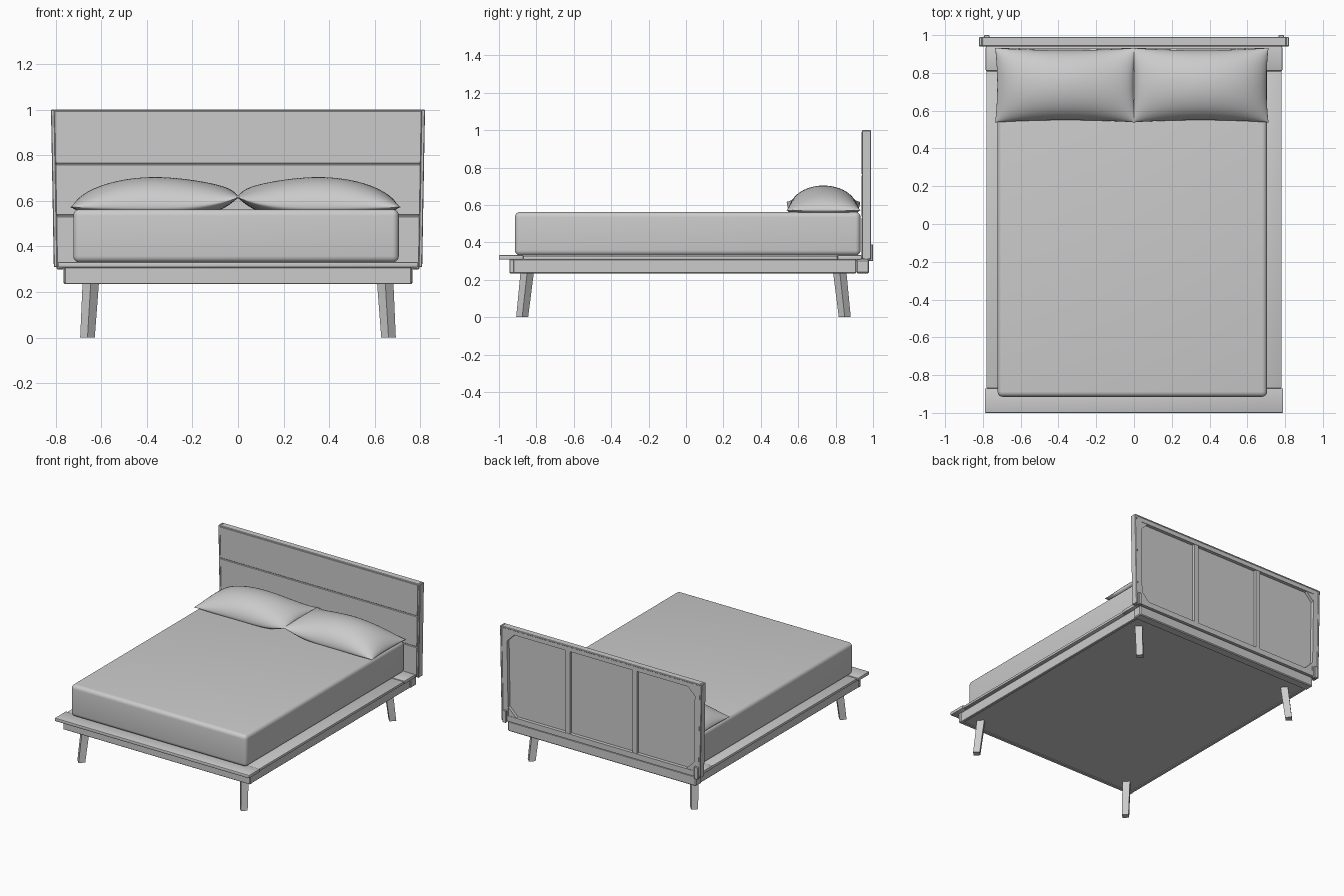
import bpy, bmesh, math
from mathutils import Vector, Matrix

if "Cube" in bpy.data.objects:
    bpy.data.objects.remove(bpy.data.objects["Cube"])

mat = bpy.data.materials.new("plain grey")
mat.diffuse_color = (0.6, 0.6, 0.6, 1)
mat.use_nodes = True
mat.node_tree.nodes["Principled BSDF"].inputs["Base Color"].default_value = mat.diffuse_color


def finish(name, bm, angle=35):
    bmesh.ops.recalc_face_normals(bm, faces=bm.faces)
    me = bpy.data.meshes.new(name)
    bm.to_mesh(me)
    bm.free()
    me.materials.append(mat)
    for p in me.polygons:
        p.use_smooth = True
    me.set_sharp_from_angle(angle=math.radians(angle))
    ob = bpy.data.objects.new(name, me)
    bpy.context.collection.objects.link(ob)
    return ob


def box(name, x, y, z, bevel=0.0, segments=1, taper=False):
    bm = bmesh.new()
    bmesh.ops.create_cube(bm, size=1)
    for v in bm.verts:
        v.co = Vector([(r[0] + r[1]) / 2 + c * (r[1] - r[0]) for r, c in zip((x, y, z), v.co)])
    if bevel:
        bmesh.ops.bevel(bm, geom=bm.edges[:], offset=bevel, segments=segments,
                        profile=0.5, affect='EDGES')
    if taper:  # headboard narrows slightly downwards
        for v in bm.verts:
            v.co.x *= 1 - 0.022 * (1 - v.co.z)
    return finish(name, bm)


def sides(name, x, y, z, **kw):
    box("left_" + name, (-x[1], -x[0]), y, z, **kw)
    box("right_" + name, x, y, z, **kw)


# base: rails under the ledge and closed underside
sides("side_rail", (0.735, 0.757), (-0.94, 0.91), (0.235, 0.308), bevel=0.003)
box("front_rail", (-0.76, 0.76), (-0.945, -0.92), (0.235, 0.308), bevel=0.003)
box("back_rail", (-0.765, 0.765), (0.91, 0.978), (0.235, 0.308), bevel=0.006)
box("underside_panel", (-0.736, 0.736), (-0.921, 0.912), (0.241, 0.308))

# ledge boards around the mattress
box("front_ledge", (-0.79, 0.79), (-1.0, -0.87), (0.308, 0.332), bevel=0.005, segments=2)
box("back_ledge", (-0.785, 0.785), (0.81, 0.94), (0.308, 0.332), bevel=0.005, segments=2)
sides("side_ledge", (0.64, 0.782), (-0.87, 0.81), (0.308, 0.328), bevel=0.005, segments=2)
box("mattress_deck", (-0.65, 0.65), (-0.87, 0.81), (0.308, 0.326))

# splayed square legs, turned so one corner faces outward
for sx, side in ((-1, "left"), (1, "right")):
    for sy, end in ((-1, "front"), (1, "back")):
        bm = bmesh.new()
        bmesh.ops.create_cube(bm, size=1)
        cy = -0.862 if sy < 0 else 0.835
        for v in bm.verts:
            top = v.co.z > 0
            half = 0.036 if top else 0.032
            d = Matrix.Rotation(math.pi / 4, 3, 'Z') @ Vector((v.co.x, v.co.y, 0))
            d *= half * math.sqrt(2)
            v.co = Vector((sx * (0.645 if top else 0.66) + d.x,
                           cy + sy * (-0.014 if top else 0.014) + d.y,
                           0.25 if top else 0.0))
        finish(f"{end}_{side}_leg", bm)

# headboard: three planks
for i, (z0, z1) in enumerate(((0.312, 0.533), (0.537, 0.76), (0.764, 0.994))):
    box(f"headboard_plank_{i + 1}", (-0.806, 0.806), (0.939, 0.962), (z0, z1),
        bevel=0.003, taper=True)
box("headboard_groove_backing", (-0.80, 0.80), (0.945, 0.963), (0.315, 0.99), taper=True)

# headboard: edging and back frame
sides("headboard_edge", (0.804, 0.82), (0.941, 0.99), (0.31, 1.0), bevel=0.003, taper=True)
box("headboard_top_edge", (-0.806, 0.806), (0.941, 0.99), (0.988, 1.0), bevel=0.003, taper=True)
sides("frame_post", (0.765, 0.805), (0.96, 0.988), (0.312, 0.99), taper=True)
box("frame_top_bar", (-0.77, 0.77), (0.96, 0.988), (0.958, 0.99), taper=True)
box("frame_bottom_bar", (-0.77, 0.77), (0.96, 0.988), (0.312, 0.352), taper=True)
sides("frame_upright", (0.255, 0.29), (0.96, 0.985), (0.35, 0.96))
sides("headboard_bracket", (0.765, 0.795), (0.975, 1.0), (0.30, 0.39), bevel=0.003)

# triangular corner blocks of the back frame
for sx, side in ((-1, "left"), (1, "right")):
    for z, dz, level in ((0.352, 0.065, "lower"), (0.958, -0.065, "upper")):
        bm = bmesh.new()
        x = 0.77 if dz < 0 else 0.756
        pts = ((x, z), (x - 0.065, z), (x, z + dz))
        f = bm.faces.new([bm.verts.new((sx * a, 0.96, b)) for a, b in pts])
        ext = bmesh.ops.extrude_face_region(bm, geom=[f])["geom"]
        bmesh.ops.translate(bm, vec=(0, 0.025, 0),
                            verts=[g for g in ext if isinstance(g, bmesh.types.BMVert)])
        finish(f"{level}_{side}_corner_block", bm)

# mattress with rounded edges
box("mattress", (-0.722, 0.705), (-0.915, 0.933), (0.33, 0.563), bevel=0.028, segments=5)


# pillows: two domed grids joined along a pinched seam
def pillow(name, x0, x1, inner):
    n, m = 40, 28
    cx, cy, hx, hy = (x0 + x1) / 2, 0.735, (x1 - x0) / 2, 0.197
    bm = bmesh.new()
    for s in (1, -1):
        grid = []
        for i in range(n + 1):
            u = -math.cos(math.pi * i / n)
            row = []
            for j in range(m + 1):
                v = -math.cos(math.pi * j / m)
                px = cx + hx * u * (1 - 0.03 * (1 - v * v) * u * u)
                py = cy + hy * v * (1 - 0.06 * (1 - u * u) * v * v)
                puff = (max(0, 1 - u * u) ** 0.62) * (max(0, 1 - v * v) ** 0.55)
                seam = 0.572 + 0.045 * max(0, u * inner) ** 3
                if s > 0:
                    z = seam + (0.704 - 0.572) * puff
                else:
                    z = max(seam - 0.06 * puff, 0.556)
                row.append(bm.verts.new((px, py, z)))
            grid.append(row)
        for i in range(n):
            for j in range(m):
                bm.faces.new((grid[i][j], grid[i + 1][j], grid[i + 1][j + 1], grid[i][j + 1]))
    bmesh.ops.remove_doubles(bm, verts=bm.verts, dist=0.0004)
    finish(name, bm, 60)


pillow("left_pillow", -0.735, 0.008, 1)
pillow("right_pillow", -0.008, 0.712, -1)
